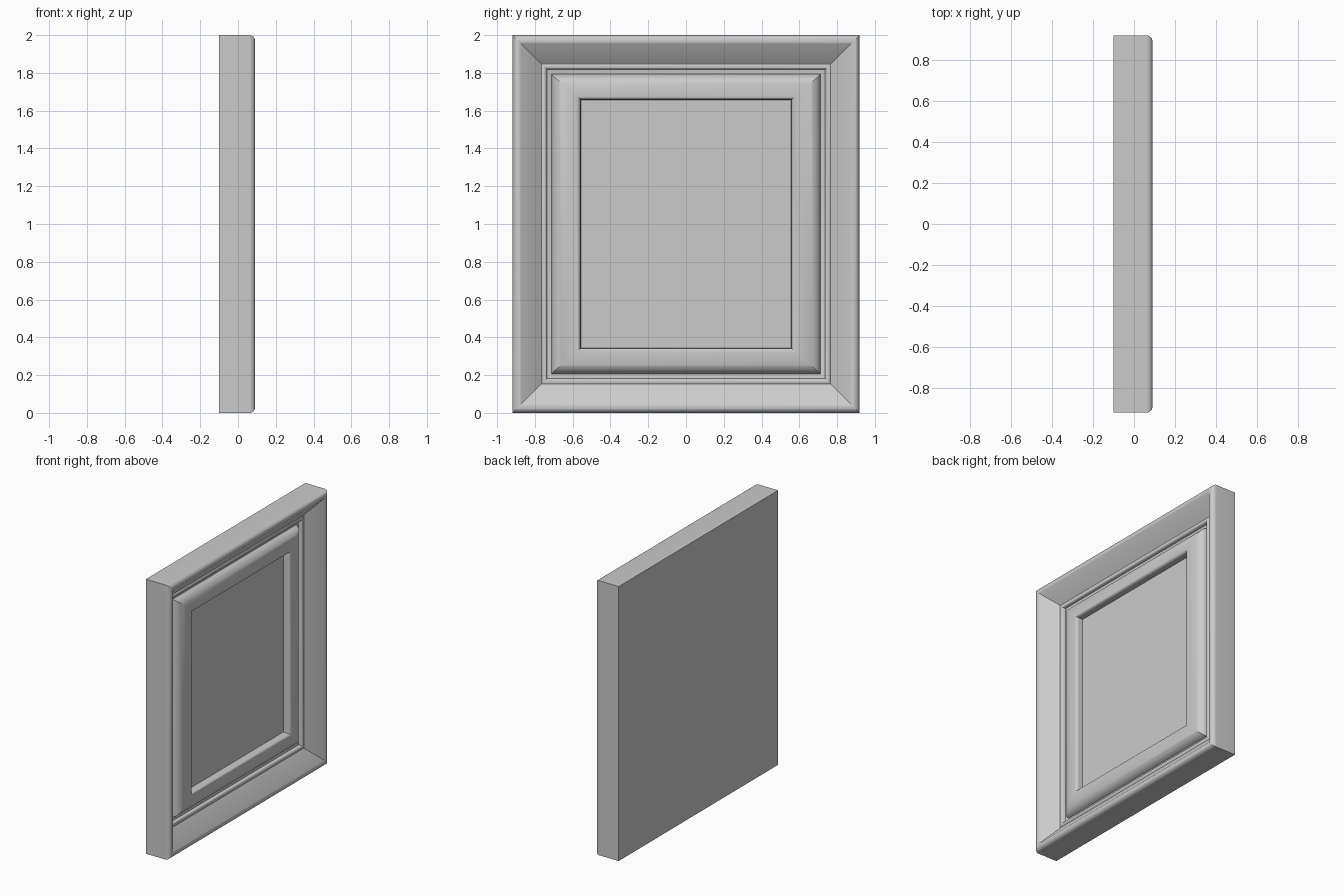
import bpy, bmesh, math

if "Cube" in bpy.data.objects:
    bpy.data.objects.remove(bpy.data.objects["Cube"])

HALF_Y, HALF_Z, MID_Z = 0.918, 1.0, 1.0


def arc(cd, cx, rd, rx, a0, a1, n):
    """Points (inset, x) along an elliptical arc, angles in degrees."""
    pts = []
    for i in range(n + 1):
        a = math.radians(a0 + (a1 - a0) * i / n)
        pts.append((cd + rd * math.cos(a), cx + rx * math.sin(a)))
    return pts


# Moulding profile from the back edge to the panel: (inset from edge, x)
profile = [(0.0, -0.10)]
profile += arc(0.03, 0.06, 0.03, 0.03, 180, 60, 8)        # rounded outer rim
profile += [(0.147, -0.004)]                              # sloped band
profile += arc(0.165, -0.012, 0.015, 0.012, 150, 10, 6)   # small bead
profile += [(0.183, -0.025), (0.207, -0.03)]              # groove
profile += arc(0.322, -0.025, 0.113, 0.053, 176, 90, 10)  # broad rounded moulding
profile += arc(0.337, 0.006, 0.022, 0.022, 80, 0, 6)      # inner lip
profile += [(0.361, -0.025)]                              # drop to panel


def ring(bm, d, x):
    """Rectangular loop inset by d; the inner moulding is narrower top and bottom."""
    dz = d if d < 0.21 else 0.212 + (d - 0.21) * 0.87
    y, z = HALF_Y - d, HALF_Z - dz
    return [bm.verts.new((x, sy * y, MID_Z + sz * z))
            for sy, sz in ((-1, -1), (1, -1), (1, 1), (-1, 1))]


# Frame with flat back and recessed centre panel, as one closed solid
bm = bmesh.new()
rings = [ring(bm, d, x) for d, x in profile]
for a, b in zip(rings, rings[1:]):
    for i in range(4):
        j = (i + 1) % 4
        bm.faces.new((a[i], a[j], b[j], b[i]))
bm.faces.new(list(reversed(rings[0])))
bm.faces.new(rings[-1])
bmesh.ops.recalc_face_normals(bm, faces=bm.faces)

mesh = bpy.data.meshes.new("framed_panel")
bm.to_mesh(mesh)
bm.free()
frame = bpy.data.objects.new("framed_panel", mesh)
bpy.context.collection.objects.link(frame)

# Smooth rounded mouldings, keep mitres and steps crisp
bpy.context.view_layer.objects.active = frame
frame.select_set(True)
bpy.ops.object.shade_smooth_by_angle(angle=math.radians(30))
